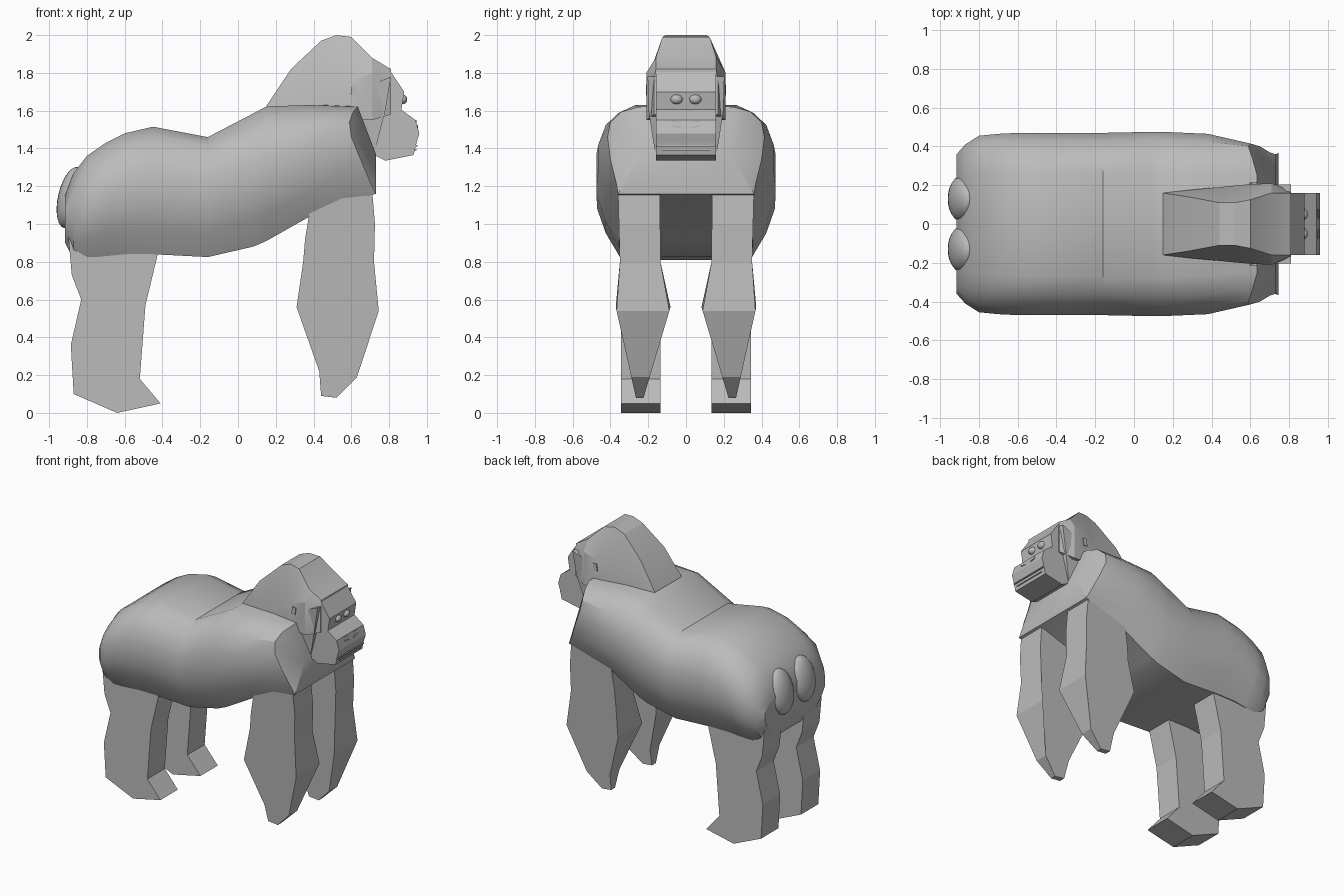
import bpy, bmesh, math
from mathutils import Matrix, Vector

if "Cube" in bpy.data.objects:
    bpy.data.objects.remove(bpy.data.objects["Cube"])

grey = bpy.data.materials.new("warm_grey")
grey.diffuse_color = (0.5, 0.5, 0.5, 1)
grey.use_nodes = True
grey.node_tree.nodes["Principled BSDF"].inputs["Base Color"].default_value = grey.diffuse_color


def finish(name, bm, smooth=None):
    bmesh.ops.remove_doubles(bm, verts=bm.verts[:], dist=0.0005)
    bmesh.ops.recalc_face_normals(bm, faces=bm.faces[:])
    me = bpy.data.meshes.new(name)
    bm.to_mesh(me)
    bm.free()
    ob = bpy.data.objects.new(name, me)
    bpy.context.collection.objects.link(ob)
    me.materials.append(grey)
    if smooth:
        bpy.context.view_layer.objects.active = ob
        ob.select_set(True)
        bpy.ops.object.shade_smooth_by_angle(angle=math.radians(smooth))
        ob.select_set(False)
    return ob


def loft(name, halves, smooth=None):
    """Join half rings (y >= 0, top centre to bottom centre), mirrored to full rings."""
    bm = bmesh.new()
    rings = []
    for h in halves:
        full = h + [(x, -y, z) for x, y, z in h[-2:0:-1]]
        rings.append([bm.verts.new(p) for p in full])
    n = len(rings[0])
    for a, b in zip(rings, rings[1:]):
        for i in range(n):
            j = (i + 1) % n
            bm.faces.new((a[i], a[j], b[j], b[i]))
    bm.faces.new(rings[0])
    bm.faces.new(rings[-1])
    bmesh.ops.dissolve_degenerate(bm, edges=bm.edges[:], dist=0.0005)
    return finish(name, bm, smooth)


def slab(name, outline, inner, outer):
    """Side outline (x, z) spanned between per-point y limits."""
    bm = bmesh.new()
    a = [bm.verts.new((x, inner(z), z)) for x, z in outline]
    b = [bm.verts.new((x, outer(z), z)) for x, z in outline]
    bm.faces.new(a)
    bm.faces.new(b)
    for i in range(len(a)):
        j = (i + 1) % len(a)
        bm.faces.new((a[i], a[j], b[j], b[i]))
    return finish(name, bm)


def ellipsoid(name, centre, radii, tilt=0):
    bm = bmesh.new()
    m = Matrix.Translation(centre) @ Matrix.Rotation(tilt, 4, 'Y') @ Matrix.Diagonal((*radii, 1))
    bmesh.ops.create_uvsphere(bm, u_segments=24, v_segments=14, radius=1, matrix=m)
    return finish(name, bm, 60)


def box(name, centre, size, rot=(0, 0)):
    bm = bmesh.new()
    m = (Matrix.Translation(centre) @ Matrix.Rotation(rot[0], 4, 'Y')
         @ Matrix.Rotation(rot[1], 4, 'X') @ Matrix.Diagonal((*size, 1)))
    bmesh.ops.create_cube(bm, size=1, matrix=m)
    return finish(name, bm)


def lerp(table):
    """Piecewise linear lookup by height, table sorted upward."""
    def f(z):
        for (z0, v0), (z1, v1) in zip(table, table[1:]):
            if z <= z1:
                return v0 + (v1 - v0) * max(0, (z - z0) / (z1 - z0))
        return table[-1][1]
    return f


# torso: x, top, bottom, half width
def torso_ring(x, t, b, w):
    k = w / 0.47
    d = t - b
    return [(x, 0, t), (x, .27 * k, t), (x, .36 * k, t - .07 * d), (x, .43 * k, t - .18 * d),
            (x, w, t - .36 * d), (x, w, t - .60 * d), (x, .425 * k, b + .2 * d),
            (x, .35 * k, b), (x, 0, b)]


stations = [(-.915, 1.16, .90, .36), (-.87, 1.27, .81, .41), (-.80, 1.36, .82, .455),
            (-.70, 1.43, .83, .465), (-.60, 1.48, .84, .47), (-.45, 1.515, .84, .47),
            (-.16, 1.46, .825, .47), (.08, 1.585, .88, .475), (.15, 1.622, .91, .475),
            (.38, 1.63, 1.04, .465)]
shoulder = [(.62, 0, 1.63), (.635, .25, 1.62), (.61, .34, 1.595), (.59, .40, 1.54), (.60, .415, 1.46),
            (.65, .40, 1.34), (.70, .37, 1.22), (.73, .36, 1.16), (.73, 0, 1.16)]
chest = [(.73, 0, 1.37)] + [(.73, .24, 1.37)] * 6 + [(.73, .36, 1.16), (.73, 0, 1.16)]
loft("torso", [torso_ring(*s) for s in stations] + [shoulder, chest], 28)

# limbs and paired details
hind = [(-.90, .95), (-.88, .73), (-.83, .60), (-.885, .36), (-.87, .10), (-.64, 0), (-.41, .05),
        (-.52, .18), (-.49, .57), (-.425, .84), (-.45, 1.0)]
arm = [(.40, 1.18), (.375, 1.04), (.355, .92), (.345, .80), (.31, .56), (.43, .22), (.44, .09),
       (.52, .08), (.63, .19), (.745, .54), (.72, .80), (.725, 1.0), (.71, 1.18)]
arm_in = lerp([(.08, .225), (.56, .082), (.80, .135), (1.18, .138)])
arm_out = lerp([(.08, .265), (.56, .372), (.80, .35), (1.18, .36)])
for side, s in (("left", 1), ("right", -1)):
    slab(side + "_hind_leg", hind, lambda z: s * .135, lambda z: s * .343)
    slab(side + "_arm", arm, lambda z: s * arm_in(z), lambda z: s * arm_out(z))
    ellipsoid(side + "_buttock", (-.885, s * .13, 1.14), (.068, .12, .165), .22)
    ellipsoid(side + "_eye", (.87, s * .05, 1.66), (.026, .032, .026))
    box(side + "_ear", (.615, s * .198, 1.71), (.03, .03, .055), (.15, 0))
    # nostril rims
    for dz in (-.013, .013):
        box(side + "_nostril_rim", (.945 - dz * .4, s * .05, 1.528 + dz), (.008, .05, .008), (0, s * .2))

# hood of the head: x, top, top half width, side height, side half width, base
hood = [(.15, 1.625, .16, 1.62, .16, 1.60), (.28, 1.82, .14, 1.64, .175, 1.58),
        (.44, 1.97, .11, 1.66, .19, 1.56), (.52, 2.0, .11, 1.70, .198, 1.56),
        (.60, 1.99, .125, 1.76, .205, 1.56), (.71, 1.88, .16, 1.80, .21, 1.55),
        (.81, 1.82, .16, 1.74, .17, 1.58)]
loft("head_hood", [[(x, 0, t), (x, wt, t), (x, ws, zs), (x, ws, b), (x, 0, b)]
                   for x, t, wt, zs, ws, b in hood], 20)

# cheeks sweep down from the hood to the jaw
for side, s in (("left", 1), ("right", -1)):
    slab(side + "_cheek", [(.62, 1.63), (.66, 1.72), (.81, 1.78), (.78, 1.60), (.72, 1.365)],
         lambda z: s * .10, lambda z: s * lerp([(1.36, .161), (1.63, .203)])(z))

# face and muzzle
face = [(.80, 1.82), (.88, 1.70), (.865, 1.605), (.94, 1.55), (.96, 1.48), (.945, 1.43),
        (.93, 1.365), (.78, 1.335), (.71, 1.37), (.62, 1.63), (.70, 1.80)]
slab("face", face, lambda z: -.16, lambda z: .16)
# lips
box("upper_lip", (.944, 0, 1.415), (.012, .31, .008))
box("lower_lip", (.938, 0, 1.392), (.012, .26, .008))
